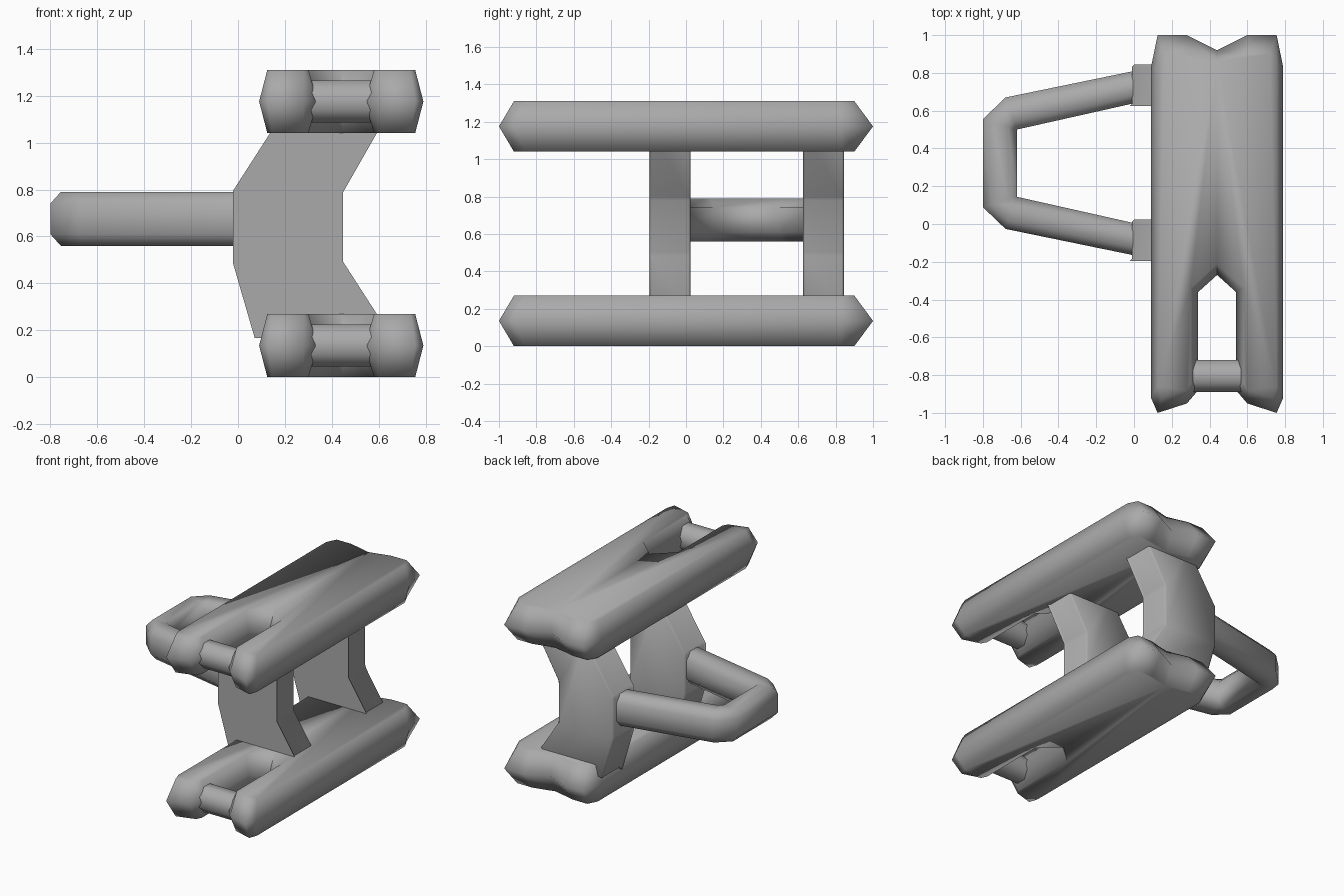
import bpy, bmesh, math

old = bpy.data.objects.get("Cube")
if old:
    bpy.data.objects.remove(old, do_unlink=True)

grey = bpy.data.materials.new("plain grey")
grey.use_nodes = True
COLOUR = (0.4, 0.4, 0.4, 1)
grey.diffuse_color = COLOUR
grey.node_tree.nodes["Principled BSDF"].inputs["Base Color"].default_value = COLOUR


def finish(bm, name, angle=80, bevel=0):
    bmesh.ops.remove_doubles(bm, verts=bm.verts, dist=0.001)
    if bevel:
        bmesh.ops.bevel(bm, geom=bm.edges[:], offset=bevel, segments=1, affect='EDGES')
    bmesh.ops.recalc_face_normals(bm, faces=bm.faces)
    mesh = bpy.data.meshes.new(name)
    bm.to_mesh(mesh)
    bm.free()
    mesh.materials.append(grey)
    obj = bpy.data.objects.new(name, mesh)
    bpy.context.collection.objects.link(obj)
    bpy.ops.object.select_all(action='DESELECT')
    obj.select_set(True)
    bpy.context.view_layer.objects.active = obj
    bpy.ops.object.shade_smooth_by_angle(angle=math.radians(angle))
    return obj


def loft(rings, name, **kw):
    """Join equal rings of points and cap both ends."""
    bm = bmesh.new()
    loops = [[bm.verts.new(p) for p in ring] for ring in rings]
    n = len(loops[0])
    for a, b in zip(loops, loops[1:]):
        for i in range(n):
            j = (i + 1) % n
            bm.faces.new((a[i], a[j], b[j], b[i]))
    bm.faces.new(loops[0])
    bm.faces.new(loops[-1])
    return finish(bm, name, **kw)


# Forked plates: half outlines at mid height and at the flat top and bottom
MID_X = 0.44
middle = [(0, .92), (.16, 1), (.315, 1), (.35, .83), (.35, -.92),
          (.315, -1), (.16, -.95), (.10, -.88), (.10, -.36), (0, -.27)]
flat = [(0, .86), (.16, .9), (.28, .9), (.315, .83), (.315, -.86),
        (.295, -.92), (.16, -.88), (.14, -.84), (.14, -.34), (0, -.21)]


def outline(half, z):
    full = half + [(-u, y) for u, y in half[-2:0:-1]]
    return [(MID_X + u, y, z) for u, y in full]


for label, base in (("lower", 0), ("upper", 1.04)):
    loft([outline(flat, base), outline(middle, base + .135),
          outline(flat, base + .27)], label + "_forked_plate")
    # Eight-sided pin across the fork
    pin = []
    for x in (.29, .59):
        pin.append([(x, -.805 + .092 * math.cos(a), base + .135 + .097 * math.sin(a))
                    for a in [math.pi / 8 + i * math.pi / 4 for i in range(8)]])
    loft(pin, label + "_cross_pin", angle=60)

# Bent uprights between the plates
bend = [(.08, .18), (-.01, .49), (-.01, .79), (.215, 1.14),
        (.635, 1.14), (.435, .79), (.435, .49), (.635, .18)]
bend[0] = (.19, .18)
bend = [(x - .11 if (x, z) == bend[0] else x, z) for x, z in bend]
for label, y in (("front", -.195), ("back", .625)):
    loft([[(x, y + d, z) for x, z in bend] for d in (0, .22)],
         label + "_upright", angle=91, bevel=.012)

# Side handle: matching outer and inner points along its path
outer = [(.03, .816), (-.68, .67), (-.80, .555)]
inner = [(.03, .646), (-.62, .50), (-.62, .50)]
MID_Y = .322
outer += [(x, 2 * MID_Y - y) for x, y in reversed(outer)]
inner += [(x, 2 * MID_Y - y) for x, y in reversed(inner)]
section = [(0, .61), (0, .74), (.25, .79), (.75, .79),
           (1, .74), (1, .61), (.75, .56), (.25, .56)]
loft([[(o[0] + (i[0] - o[0]) * t, o[1] + (i[1] - o[1]) * t, z) for t, z in section]
      for o, i in zip(outer, inner)], "side_handle", angle=70)
